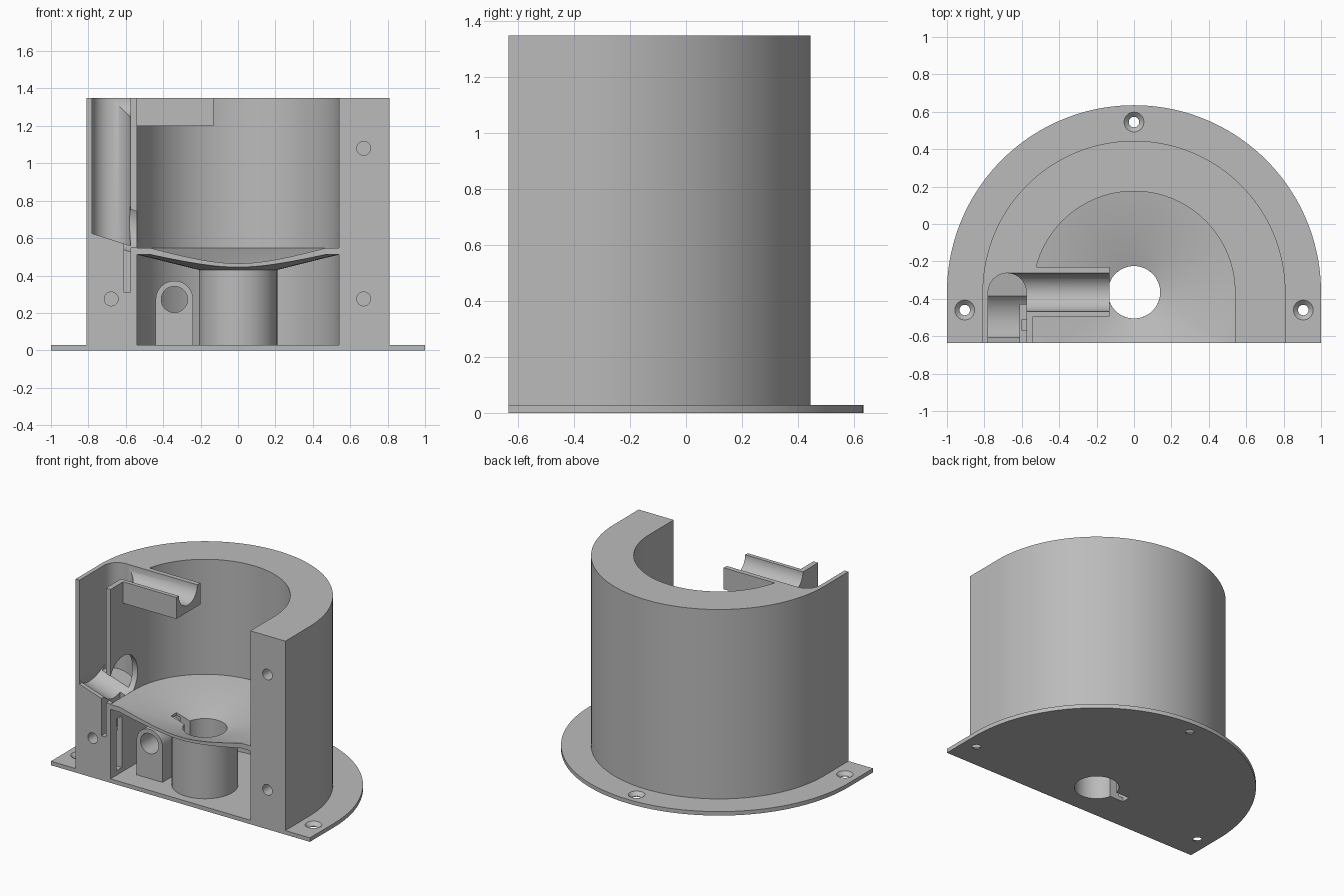
import bpy, bmesh, math
from mathutils import Matrix, Vector

old = bpy.data.objects.get("Cube")
if old:
    bpy.data.objects.remove(old, do_unlink=True)

FRONT, CY = -0.635, -0.365      # flat front plane, axis of the round body
TOP, FLOOR = 1.35, 0.028        # body height, base plate thickness

grey = bpy.data.materials.new("plain_grey")
grey.use_nodes = True
grey.diffuse_color = (0.5, 0.5, 0.5, 1)
grey.node_tree.nodes["Principled BSDF"].inputs["Base Color"].default_value = (0.5, 0.5, 0.5, 1)


def finish(name, bm):
    bmesh.ops.recalc_face_normals(bm, faces=bm.faces)
    me = bpy.data.meshes.new(name)
    bm.to_mesh(me)
    bm.free()
    ob = bpy.data.objects.new(name, me)
    bpy.context.collection.objects.link(ob)
    me.materials.append(grey)
    return ob


def box(name, x, y, z):
    bm = bmesh.new()
    bmesh.ops.create_cube(bm, size=1)
    for v in bm.verts:
        v.co = [lo + (c + 0.5) * (hi - lo) for c, (lo, hi) in zip(v.co, (x, y, z))]
    return finish(name, bm)


def rod(name, start, end, r1, r2=None):
    """Cylinder or cone between two points."""
    a, b = Vector(start), Vector(end)
    rot = (b - a).to_track_quat('Z', 'Y').to_matrix().to_4x4()
    bm = bmesh.new()
    bmesh.ops.create_cone(bm, cap_ends=True, segments=64, radius1=r1,
                          radius2=r1 if r2 is None else r2, depth=(b - a).length,
                          matrix=Matrix.Translation((a + b) / 2) @ rot)
    return finish(name, bm)


def arch(name, r, z0, z1, cx=0, front=FRONT, bottom=None):
    """Half round footprint with straight sides running to the front."""
    pts = [(cx + r, front)]
    pts += [(cx + r * math.cos(math.pi * i / 72), CY + r * math.sin(math.pi * i / 72)) for i in range(73)]
    pts.append((cx - r, front))
    bm = bmesh.new()
    low = [bm.verts.new((x, y, bottom(x) if bottom else z0)) for x, y in pts]
    high = [bm.verts.new((x, y, z1)) for x, y in pts]
    bm.faces.new(low)
    bm.faces.new(high)
    n = len(pts)
    for i in range(n):
        j = (i + 1) % n
        bm.faces.new((low[i], low[j], high[j], high[i]))
    return finish(name, bm)


def revolve(name, profile):
    """Closed radius/height profile turned around the body axis."""
    bm = bmesh.new()
    vs = [bm.verts.new((r, CY, z)) for r, z in profile]
    es = [bm.edges.new((vs[i], vs[(i + 1) % len(vs)])) for i in range(len(vs))]
    bmesh.ops.spin(bm, geom=vs + es, cent=(0, CY, 0), axis=(0, 0, 1),
                   angle=2 * math.pi, steps=96)
    bmesh.ops.remove_doubles(bm, verts=bm.verts, dist=1e-5)
    return finish(name, bm)


def combine(target, tool, operation='DIFFERENCE'):
    mod = target.modifiers.new("bool", 'BOOLEAN')
    mod.operation, mod.solver, mod.object = operation, 'EXACT', tool
    bpy.context.view_layer.objects.active = target
    bpy.ops.object.modifier_apply(modifier=mod.name)
    bpy.data.objects.remove(tool, do_unlink=True)


def key_slot():
    return box("key_slot", (-0.24, -0.1), (CY - 0.03, CY + 0.03), (-0.1, 0.7))


# Base plate with centre hole, key slot and countersunk screw holes
base = arch("base_plate", 1.0, 0, FLOOR)
combine(base, rod("bore", (0, CY, -0.1), (0, CY, 0.1), 0.14))
combine(base, key_slot())
for x, y in ((0, 0.545), (0.905, -0.46), (-0.905, -0.46)):
    combine(base, rod("screw", (x, y, -0.1), (x, y, 0.1), 0.028))
    combine(base, rod("sink", (x, y, 0.004), (x, y, FLOOR + 0.002), 0.028, 0.055))

# Thick round body, open at the front, with the trough block at the top
body = arch("body_wall", 0.81, FLOOR, TOP)
combine(body, arch("inside", 0.54, -0.1, 1.5, front=-0.8))
combine(body, box("trough", (-0.56, -0.13), (-0.495, -0.23), (1.2, TOP)), 'UNION')


# Vertical channel with a sloping floor, feeding from the round trough groove
def slope(x):
    return 0.625 - 0.32 * (x + 0.78)


combine(body, arch("channel", 0.102, 0, 1.5, cx=-0.678, front=-0.8, bottom=slope))
combine(body, rod("groove", (-0.68, CY, TOP), (0, CY, TOP), 0.102))

# Chute hollow, outlet to the funnel and gate slot
combine(body, rod("chute", (-0.755, -0.495, slope(-0.755) + 0.118),
                  (-0.5, -0.495, slope(-0.5) + 0.118), 0.158))
combine(body, box("outlet", (-0.6, -0.5), (-0.8, -0.42), (0.55, 0.745)))
combine(body, box("gate", (-0.61, -0.575), (-0.8, -0.43), (0.31, 0.88)))
combine(body, box("window", (-0.6, -0.5), (-0.57, -0.51), (0.06, 0.42)))

# Screw holes in the front faces
for x, z in ((0.672, 1.08), (0.672, 0.275), (-0.678, 0.275)):
    combine(body, rod("front_screw", (x, -0.8, z), (x, -0.43, z), 0.037))

# Conical funnel floor, trimmed to the inside of the body
funnel = revolve("funnel", [(0.14, 0.425), (0.54, 0.547), (0.7, 0.547),
                            (0.7, 0.512), (0.54, 0.512), (0.21, 0.43), (0.2, 0.41), (0.14, 0.41)])
combine(funnel, arch("trim", 0.543, 0, 1), 'INTERSECT')
combine(funnel, key_slot())

# Outlet tube below the funnel
tube = revolve("outlet_tube", [(0.14, FLOOR), (0.21, FLOOR), (0.21, 0.43), (0.14, 0.42)])
combine(tube, key_slot())

# Round topped holder with a bore, beside the tube
holder = box("holder_block", (-0.44, -0.24), (-0.49, -0.24), (FLOOR, 0.272))
combine(holder, rod("holder_top", (-0.34, -0.49, 0.272), (-0.34, -0.24, 0.272), 0.1), 'UNION')
combine(holder, rod("holder_bore", (-0.34, -0.6, 0.272), (-0.34, -0.1, 0.272), 0.07))

# Smooth the round surfaces and keep the edges sharp
bpy.ops.object.select_all(action='DESELECT')
for ob in (base, body, funnel, tube, holder):
    ob.select_set(True)
    bpy.context.view_layer.objects.active = ob
    bpy.ops.object.shade_smooth_by_angle(angle=math.radians(30))
    ob.select_set(False)
